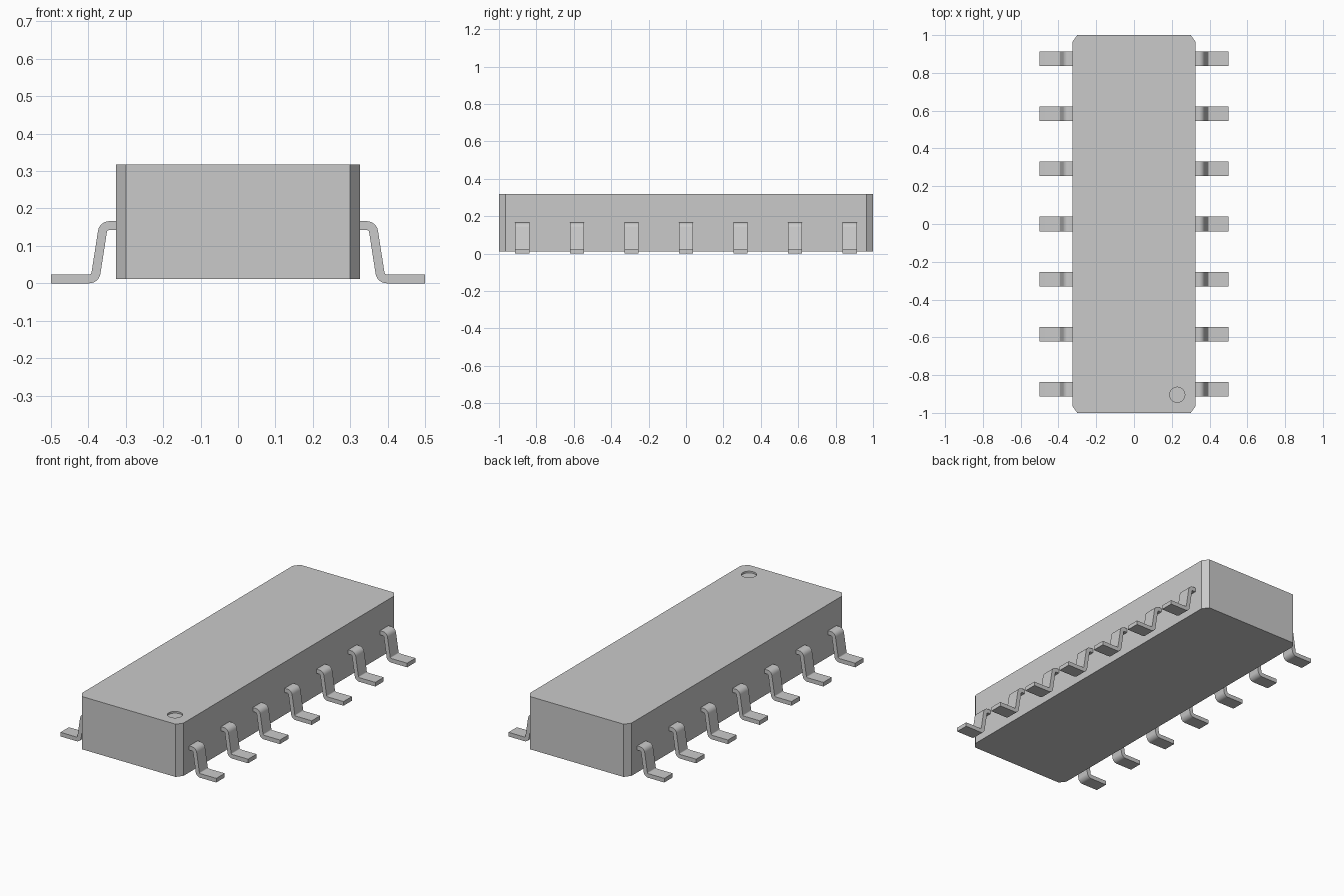
import bpy, bmesh, math
from mathutils import Vector

cube = bpy.data.objects.get("Cube")
if cube:
    bpy.data.objects.remove(cube)

grey = bpy.data.materials.new("plain_grey")
grey.use_nodes = True
colour = (0.59, 0.59, 0.59, 1)
grey.diffuse_color = colour
grey.node_tree.nodes["Principled BSDF"].inputs["Base Color"].default_value = colour


def prism(name, outline, shift):
    """Extrude a closed outline of points along a vector."""
    bm = bmesh.new()
    face = bm.faces.new([bm.verts.new(p) for p in outline])
    new = bmesh.ops.extrude_face_region(bm, geom=[face], use_keep_orig=True)
    verts = [g for g in new["geom"] if isinstance(g, bmesh.types.BMVert)]
    bmesh.ops.translate(bm, verts=verts, vec=shift)
    bmesh.ops.recalc_face_normals(bm, faces=bm.faces)
    mesh = bpy.data.meshes.new(name)
    bm.to_mesh(mesh)
    bm.free()
    mesh.materials.append(grey)
    obj = bpy.data.objects.new(name, mesh)
    bpy.context.collection.objects.link(obj)
    return obj


def activate(obj):
    bpy.ops.object.select_all(action="DESELECT")
    obj.select_set(True)
    bpy.context.view_layer.objects.active = obj


# Body block with chamfered vertical corners
HX, HY, CX, CY = 0.326, 1.0, 0.026, 0.035
BOTTOM, TOP = 0.012, 0.318
corner = [(HX, HY - CY), (HX - CX, HY)]
outline = corner + [(-x, y) for x, y in reversed(corner)]
outline += [(-x, -y) for x, y in outline]
body = prism("body", [(x, y, BOTTOM) for x, y in outline], (0, 0, TOP - BOTTOM))

# Shallow round marker recess in the top
ring = [math.tau * i / 32 for i in range(32)]
cutter = prism("marker_cutter",
               [(0.229 + 0.04 * math.cos(a), -0.904 + 0.04 * math.sin(a), TOP - 0.01)
                for a in ring], (0, 0, 0.05))
cutter.hide_render = True
cut = body.modifiers.new("marker_recess", "BOOLEAN")
cut.object = cutter
cut.operation = "DIFFERENCE"
cut.solver = "EXACT"
activate(body)
bpy.ops.object.modifier_apply(modifier=cut.name)
bpy.data.objects.remove(cutter)
bpy.ops.object.shade_smooth_by_angle(angle=math.radians(30))


# Bent lead: a strip following a path with two rounded bends
def normal(a):
    return Vector((-math.sin(a), math.cos(a)))


HALF, RADIUS, STEPS, WIDTH = 0.012, 0.018, 6, 0.077
upper, lower = Vector((0.36, 0.154)), Vector((0.382, HALF))
slope = math.atan2(lower.y - upper.y, lower.x - upper.x)
path = [(Vector((HX - 0.01, upper.y)), 0)]
for point, a0, a1 in ((upper, 0, slope), (lower, slope, 0)):
    side = 1 if a1 > a0 else -1
    tangent = RADIUS * math.tan(abs(a1 - a0) / 2)
    start = point - tangent * Vector((math.cos(a0), math.sin(a0)))
    centre = start + side * RADIUS * normal(a0)
    for i in range(STEPS + 1):
        a = a0 + (a1 - a0) * i / STEPS
        path.append((centre - side * RADIUS * normal(a), a))
path.append((Vector((0.5, lower.y)), 0))
profile = [p + HALF * normal(a) for p, a in path]
profile += [p - HALF * normal(a) for p, a in reversed(path)]

# Seven leads along each long side
PITCH = 0.2915
leads = prism("leads", [(p.x, -3 * PITCH - WIDTH / 2, p.y) for p in profile], (0, WIDTH, 0))
activate(leads)
bpy.ops.object.shade_smooth_by_angle(angle=math.radians(30))
row = leads.modifiers.new("row", "ARRAY")
row.count = 7
row.use_relative_offset = False
row.use_constant_offset = True
row.constant_offset_displace = (0, PITCH, 0)
mirror = leads.modifiers.new("both_sides", "MIRROR")
mirror.use_mirror_merge = False
